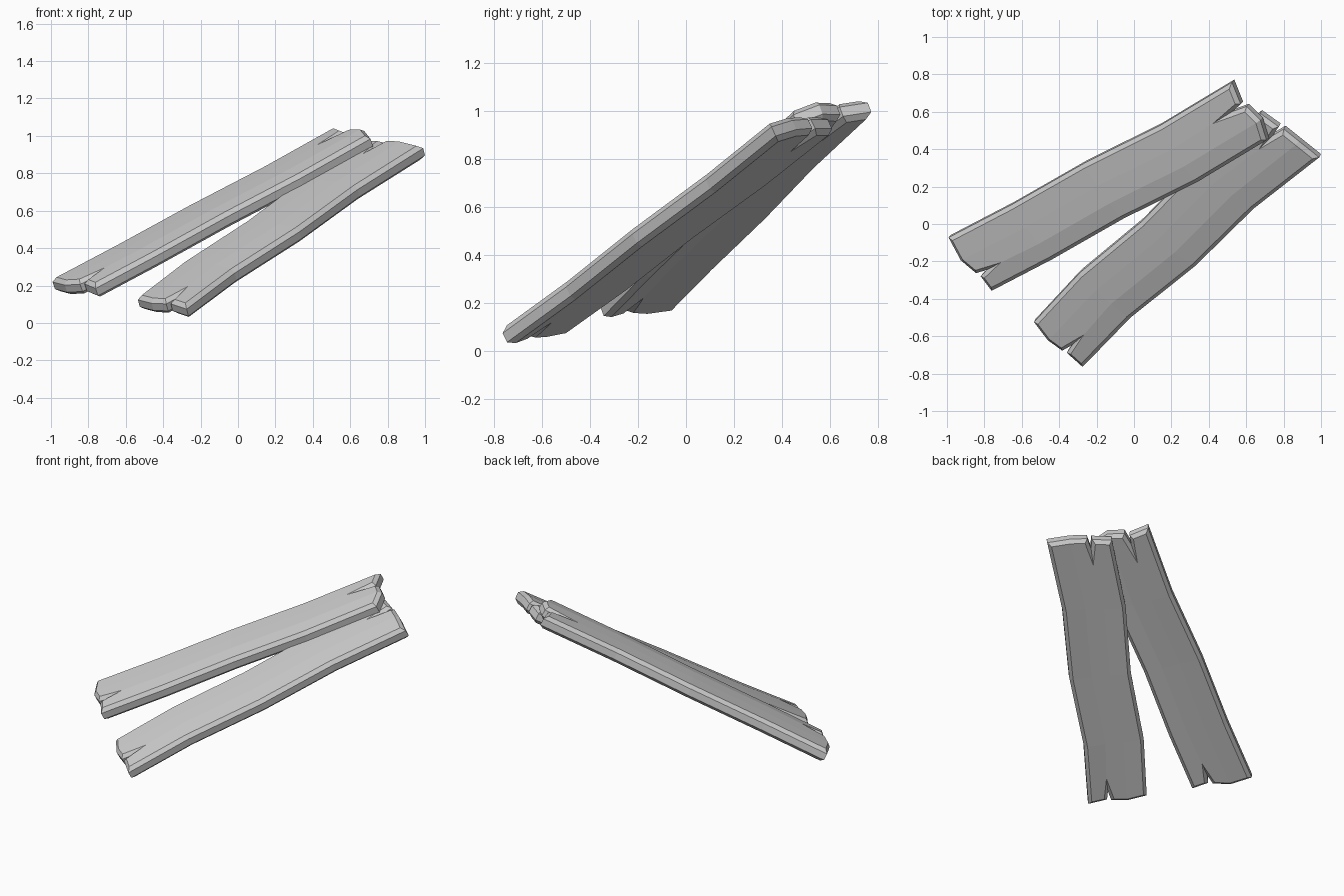
import bpy, bmesh
from mathutils import Vector

if "Cube" in bpy.data.objects:
    bpy.data.objects.remove(bpy.data.objects["Cube"])

ROWS = (0, .22, .48, .74, 1)      # stations along a plank
THICK, BEVEL = .085, .021


def plank(name, corners, cols, sway, low, high):
    """corners: low-left, low-right, high-left, high-right (mid thickness).
    low / high: lengthwise end offsets for columns, split column given twice."""
    ll, lr, hl, hr = map(Vector, corners)
    along = (hl + hr - ll - lr).normalized()
    across = (lr + hr - ll - hl).normalized()
    normal = across.cross(along).normalized()
    crown = (0, .008, .012, 0)
    bm = bmesh.new()
    cache = {}

    def point(i, j, side=0, depth=0):
        # side -1/+1 = left/right lip of a split, depth = bottom of the split
        split = {0: 2, 4: 1}.get(i)
        if j != split or depth:
            side = 0
        key = (i, j, side, depth)
        if key not in cache:
            v = cols[j] + side * .035
            p = ll.lerp(lr, v).lerp(hl.lerp(hr, v), ROWS[i])
            p += across * sway[i] + normal * (crown[j] + THICK / 2)
            if split:
                offs = low if i == 0 else high
                k = j + (1 if j > split or side > 0 else 0)
                p += along * (depth * (1 if i == 0 else -1) + offs[k])
            cache[key] = bm.verts.new(p)
        return cache[key]

    # top skin, with a wedge split at each end
    for i in range(4):
        for j in range(3):
            loop = [point(i, j, 1), point(i, j + 1, -1)]
            if i == 0 and j + 1 == 2:
                loop.append(point(0, 2, 0, .065))
            if i == 3 and j + 1 == 1:
                loop.append(point(4, 1, 0, .065))
            loop += [point(i + 1, j + 1, -1), point(i + 1, j, 1)]
            if i == 3 and j == 1:
                loop.append(point(4, 1, 0, .065))
            if i == 0 and j == 2:
                loop.append(point(0, 2, 0, .065))
            bm.faces.new(loop)

    # thickness, then bevel the top and bottom rims
    ext = bmesh.ops.extrude_face_region(bm, geom=bm.faces[:])
    lower = {g for g in ext['geom'] if isinstance(g, bmesh.types.BMVert)}
    bmesh.ops.translate(bm, verts=list(lower), vec=-normal * THICK)
    bmesh.ops.recalc_face_normals(bm, faces=bm.faces[:])
    rim = [e for e in bm.edges if len(e.link_faces) == 2
           and e.calc_face_angle() > .8
           and (e.verts[0] in lower) == (e.verts[1] in lower)]
    bmesh.ops.bevel(bm, geom=rim, offset=BEVEL, segments=1,
                    affect='EDGES', clamp_overlap=False)
    mesh = bpy.data.meshes.new(name)
    bm.to_mesh(mesh)
    bm.free()
    bpy.context.collection.objects.link(bpy.data.objects.new(name, mesh))


# rear plank, resting on the front one at its high end
plank("rear_plank",
      ((-.985, -.065, .2), (-.755, -.35, .165), (.53, .765, 1.015), (.715, .455, .965)),
      (0, .38, .69, 1), (0, .008, 0, .018, 0),
      (0, -.025, 0, .01, 0), (0, -.018, .005, .035, 0))

# front plank
plank("front_plank",
      ((-.53, -.515, .105), (-.27, -.755, .055), (.68, .6, .945), (.995, .365, .915)),
      (0, .34, .64, 1), (0, -.028, -.005, -.028, 0),
      (0, -.02, -.005, .004, 0), (0, .007, .014, .012, 0))
